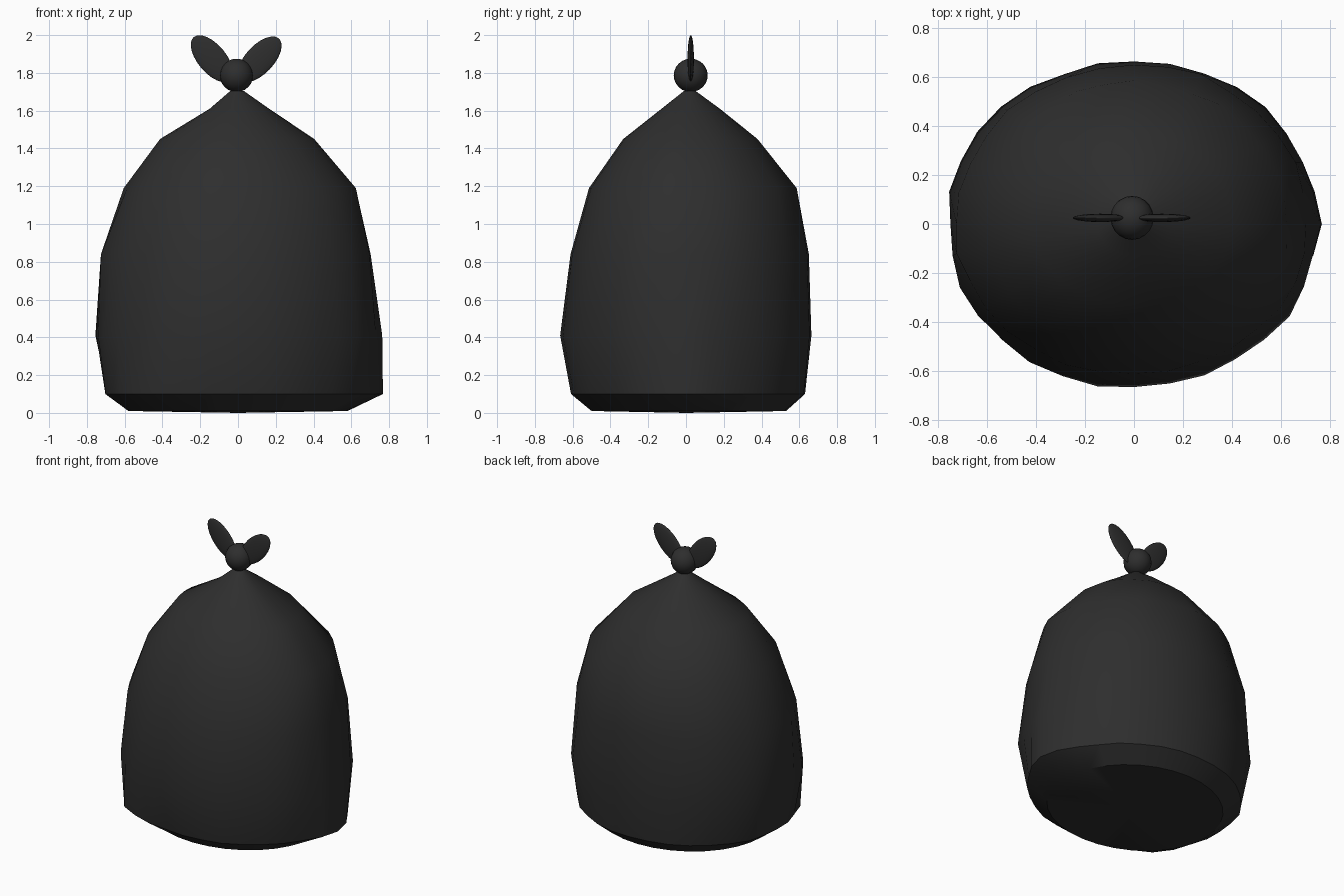
import bpy, bmesh, math, random

random.seed(4)
cube = bpy.data.objects.get("Cube")
if cube:
    bpy.data.objects.remove(cube, do_unlink=True)

# One black plastic for everything
plastic = bpy.data.materials.new("black plastic")
plastic.use_nodes = True
COLOUR = (0.027, 0.027, 0.027, 1)
plastic.diffuse_color = COLOUR
bsdf = plastic.node_tree.nodes["Principled BSDF"]
bsdf.inputs["Base Color"].default_value = COLOUR
bsdf.inputs["Roughness"].default_value = 0.6


def finish(obj, name, angle):
    obj.name = name
    obj.data.name = name
    obj.data.materials.clear()
    obj.data.materials.append(plastic)
    bpy.ops.object.select_all(action='DESELECT')
    obj.select_set(True)
    bpy.context.view_layer.objects.active = obj
    bpy.ops.object.shade_smooth_by_angle(angle=math.radians(angle))


# Bag profile: height, x right, x left, y front, y back, crumple
RINGS = [
    (0.01, -0.58, 0.58, -0.50, 0.53, 0.0),
    (0.10, -0.71, 0.70, -0.61, 0.63, 0.012),
    (0.41, -0.76, 0.755, -0.67, 0.67, 0.014),
    (0.84, -0.73, 0.71, -0.615, 0.655, 0.012),
    (1.19, -0.605, 0.63, -0.51, 0.58, 0.012),
    (1.45, -0.415, 0.40, -0.33, 0.375, 0.010),
    (1.61, -0.15, 0.165, -0.13, 0.18, 0.003),
    (1.705, -0.04, 0.03, -0.015, 0.05, 0.0),
]
SIDES = 32
# Sagging bulges at the bottom fold: direction in degrees, width, size
BULGES = [(0, 22, 0.06), (225, 18, 0.06)]

bm = bmesh.new()
loops = []
for z, x0, x1, y0, y1, crumple in RINGS:
    loop = []
    for i in range(SIDES):
        deg = 360 * i / SIDES
        c, s = math.cos(math.radians(deg)), math.sin(math.radians(deg))
        k = 1 + random.uniform(-crumple, crumple)
        if z == 0.10:
            for direction, width, size in BULGES:
                off = (deg - direction + 180) % 360 - 180
                k += size * math.exp(-(off / width) ** 2) / 0.7
        x = (x1 if c > 0 else -x0) * c * k
        # front and back depths are measured from the side the point is on
        y = (y1 if s > 0 else -y0) * s * k
        if z > 1.7:
            x, y = 0.035 * c - 0.005, 0.03 * s + 0.02
        loop.append(bm.verts.new((x, y, z)))
    loops.append(loop)
for a, b in zip(loops, loops[1:]):
    for i in range(SIDES):
        j = (i + 1) % SIDES
        bm.faces.new((a[i], a[j], b[j], b[i]))
# Slightly sagging underside, closed neck
base = bm.verts.new((0, 0, 0))
for i in range(SIDES):
    bm.faces.new((base, loops[0][(i + 1) % SIDES], loops[0][i]))
bm.faces.new(loops[-1])
bmesh.ops.recalc_face_normals(bm, faces=bm.faces[:])
mesh = bpy.data.meshes.new("bag_body")
bm.to_mesh(mesh)
bm.free()
bag = bpy.data.objects.new("bag_body", mesh)
bpy.context.collection.objects.link(bag)
finish(bag, "bag_body", 33)


def ellipsoid(name, centre, radii, tilt=0):
    bpy.ops.mesh.primitive_uv_sphere_add(segments=20, ring_count=12, location=centre)
    obj = bpy.context.object
    obj.scale = radii
    obj.rotation_euler = (0, math.radians(tilt), 0)
    finish(obj, name, 60)


# Knot and the two flat tied ends
ellipsoid("knot", (-0.008, 0.025, 1.787), (0.088, 0.09, 0.088))
ellipsoid("right_tie", (-0.138, 0.025, 1.875), (0.075, 0.017, 0.15), -40)
ellipsoid("left_tie", (0.115, 0.025, 1.872), (0.075, 0.017, 0.15), 43)
